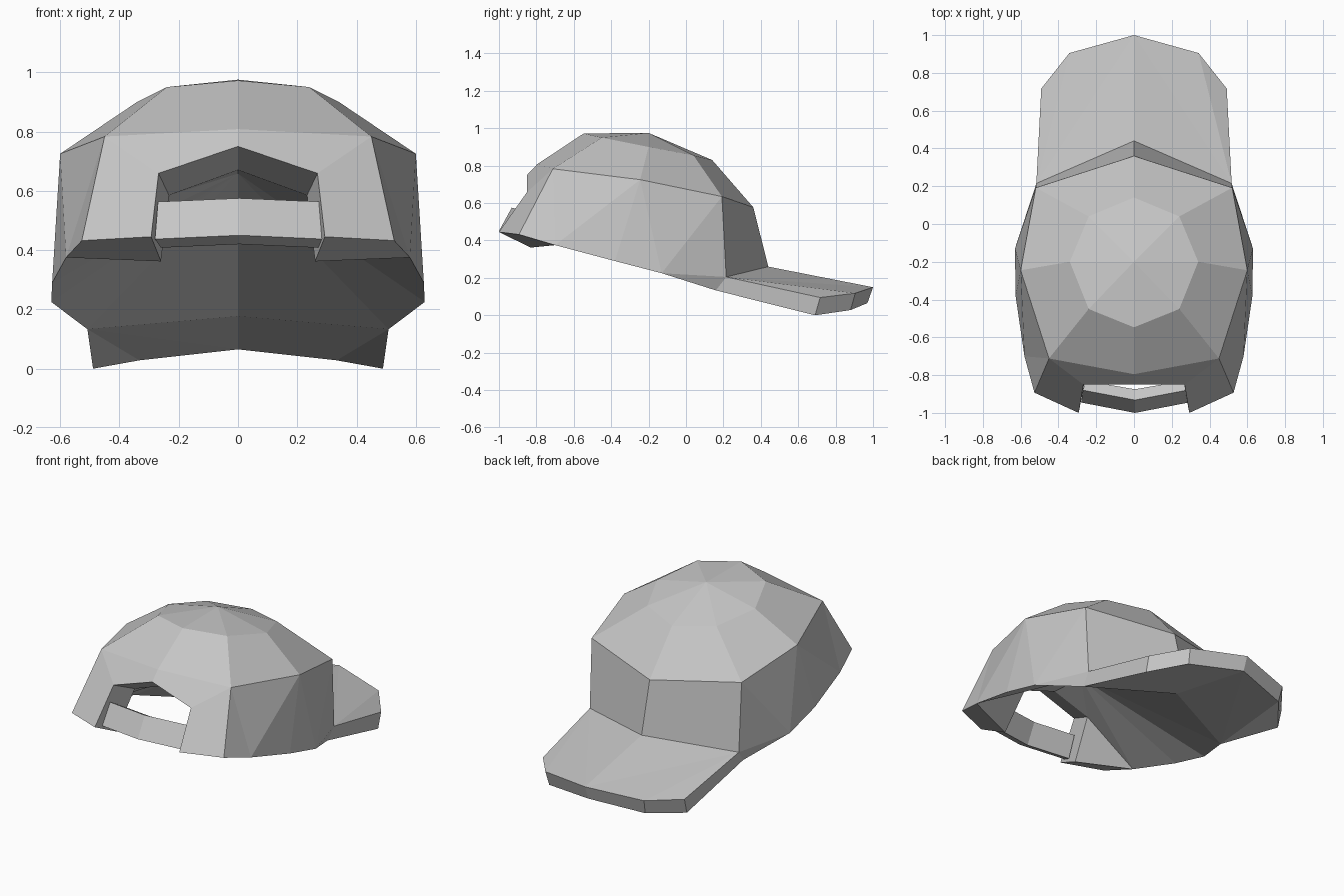
import bpy
import bmesh
from mathutils import Vector

# Remove the default cube
cube = bpy.data.objects.get("Cube")
if cube:
    bpy.data.objects.remove(cube, do_unlink=True)

# Single fabric colour
fabric = bpy.data.materials.new("grey_fabric")
fabric.use_nodes = True
grey = (0.56, 0.56, 0.56, 1)
fabric.diffuse_color = grey
fabric.node_tree.nodes["Principled BSDF"].inputs["Base Color"].default_value = grey


def band(upper, lower):
    """Faces between two rows of equally many points."""
    return [(upper[i], upper[i + 1], lower[i + 1], lower[i])
            for i in range(len(upper) - 1)]


def fan(centre, row):
    """Triangles from one point to each segment of a row."""
    return [(centre, a, b) for a, b in zip(row, row[1:])]


def build_mirrored(name, faces):
    """Make a flat-shaded object from half its faces, mirrored across x."""
    bm = bmesh.new()
    for side in (1, -1):
        for face in faces:
            bm.faces.new([bm.verts.new(Vector((p[0] * side, p[1], p[2])))
                          for p in face])
    bmesh.ops.remove_doubles(bm, verts=bm.verts, dist=0.0005)
    bmesh.ops.recalc_face_normals(bm, faces=bm.faces)
    mesh = bpy.data.meshes.new(name)
    bm.to_mesh(mesh)
    bm.free()
    mesh.materials.append(fabric)
    obj = bpy.data.objects.new(name, mesh)
    bpy.context.collection.objects.link(obj)
    return obj


# Crown rows, from the brim side round to the strap side
crown_top = (0, -0.2, 0.975)
upper_ring = [(0, 0.14, 0.83), (0.24, 0.04, 0.855), (0.34, -0.2, 0.9),
              (0.24, -0.45, 0.95), (0, -0.547, 0.972)]
middle_ring = [(0, 0.36, 0.577), (0.52, 0.192, 0.635), (0.6, -0.245, 0.725),
               (0.45, -0.712, 0.783), (0, -0.795, 0.808)]
mid_front, mid_temple, mid_side, mid_rear, mid_back = middle_ring

# Lower edge of the crown
brim_centre = (0, 0.44, 0.26)
brim_corner = (0.517, 0.215, 0.205)
rim_temple = (0.63, -0.13, 0.225)
rim_side = (0.627, -0.38, 0.29)
rim_rear = (0.58, -0.7, 0.375)
rim_back = (0.527, -0.893, 0.432)

# Edge of the strap opening, outside and inside
opening_outer = [(0, -0.85, 0.75), (0.268, -0.85, 0.659), (0.293, -1, 0.445)]
opening_inner = [(0, -0.70, 0.67), (0.233, -0.69, 0.585), (0.26, -0.83, 0.362)]
inner_middle, inner_corner, inner_heel = opening_inner

# Underside of the brim joint and peak of the lining
under_centre = (0, 0.38, 0.177)
under_corner = (0.508, 0.16, 0.133)
lining_peak = (0, -0.47, 0.658)

# Crown: top cap and upper panels
crown = fan(crown_top, upper_ring) + band(upper_ring, middle_ring)
# Crown: front and side panels
crown += [(mid_front, mid_temple, brim_corner, brim_centre),
          (mid_temple, rim_temple, brim_corner),
          (mid_temple, mid_side, rim_temple)]
crown += fan(mid_side, [rim_temple, rim_side, rim_rear, mid_rear])
crown += [(mid_rear, rim_rear, rim_back)]
# Crown: rear panel round the opening, and the opening's thickness
crown += band([mid_back, mid_rear, rim_back], opening_outer)
crown += band(opening_outer, opening_inner)
# Crown: turned-under rim
crown += [(opening_outer[-1], rim_back, rim_rear, inner_heel),
          (brim_corner, rim_temple, under_corner),
          (brim_centre, brim_corner, under_corner, under_centre)]
# Crown: lining
crown += [(inner_corner, inner_heel, rim_rear)]
crown += fan(lining_peak, [inner_middle, inner_corner, rim_rear, rim_side,
                           rim_temple, under_corner, under_centre])
build_mirrored("crown", crown)

# Brim: a thick sloping plate
brim_top = [(0, 1, 0.15), (0.342, 0.905, 0.118), (0.491, 0.717, 0.095)]
brim_bottom = [(0, 0.97, 0.065), (0.333, 0.88, 0.028), (0.489, 0.69, 0)]
brim = band(brim_top + [brim_corner], brim_bottom + [under_corner])
for joint, corner, edge in ((brim_centre, brim_corner, brim_top),
                            (under_centre, under_corner, brim_bottom)):
    brim += [(joint, edge[0], corner), (corner, edge[0], edge[1]),
             (corner, edge[1], edge[2])]
brim += [(brim_centre, brim_corner, under_corner, under_centre)]
build_mirrored("brim", brim)

# Strap: a four-sided section running across the opening
strap_middle = [(0, -1, 0.45), (0, -0.932, 0.575),
                (0, -0.875, 0.545), (0, -0.935, 0.42)]
strap_end = [(0.285, -0.945, 0.437), (0.275, -0.88, 0.563),
             (0.26, -0.83, 0.535), (0.265, -0.885, 0.408)]
strap = band(strap_middle + strap_middle[:1], strap_end + strap_end[:1])
strap.append(tuple(strap_end))
strap_object = build_mirrored("strap", strap)
strap_object.location.x = 0.005
